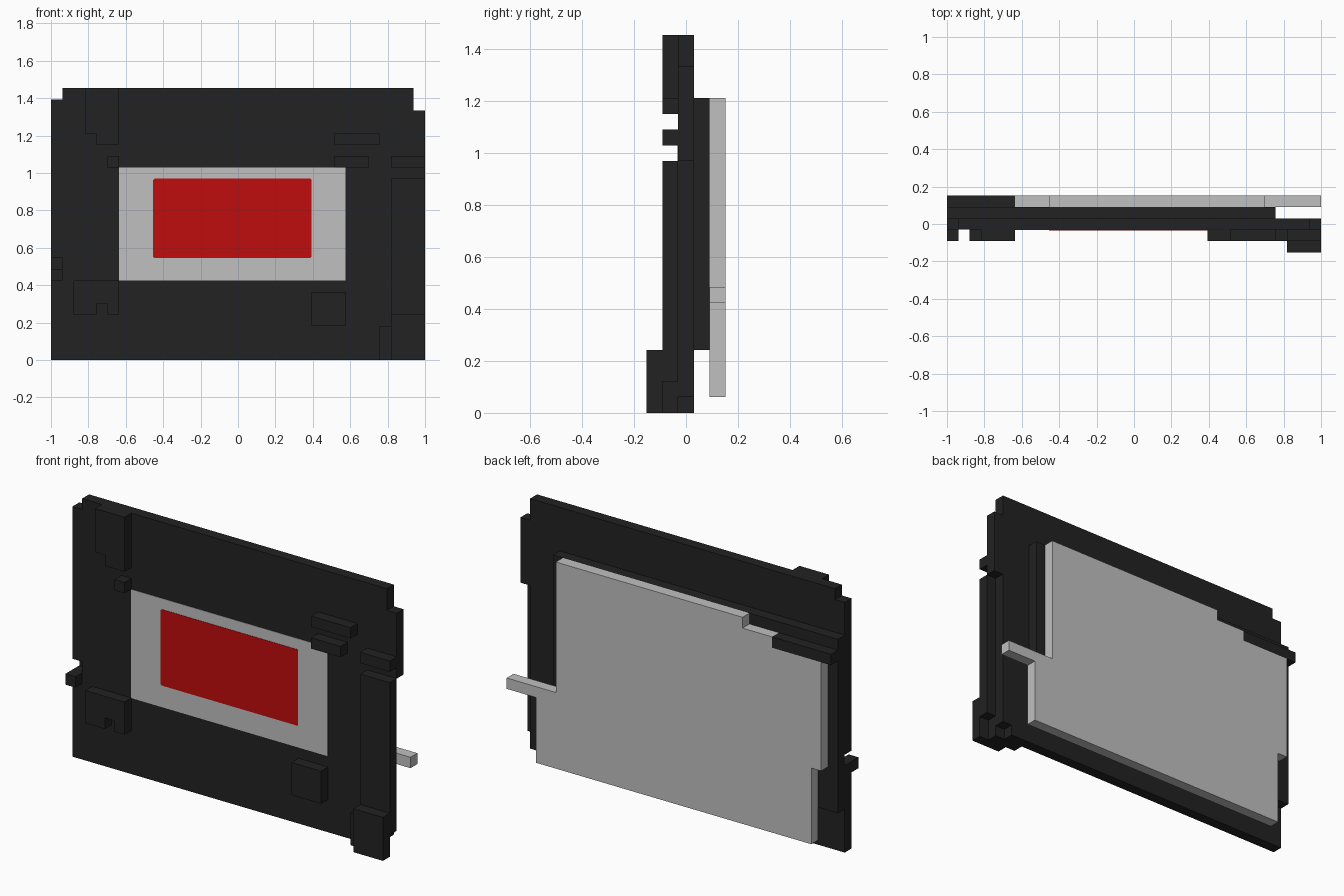
import bpy, bmesh

if "Cube" in bpy.data.objects:
    bpy.data.objects.remove(bpy.data.objects["Cube"], do_unlink=True)

U = 2 / 33  # one grid cell


def material(name, rgb):
    m = bpy.data.materials.new(name)
    m.use_nodes = True
    m.diffuse_color = (*rgb, 1)
    m.node_tree.nodes["Principled BSDF"].inputs["Base Color"].default_value = (*rgb, 1)
    return m


BLACK = material("charcoal", (0.016, 0.016, 0.016))
GREY = material("light_grey", (0.527, 0.527, 0.527))
RED = material("red", (0.527, 0.004, 0.004))


def slab(name, outline, y0, y1, mat):
    """Extrude an x-z outline (grid cells) from depth y0 to y1."""
    bm = bmesh.new()
    face = bm.faces.new([bm.verts.new((x * U - 1, y0, z * U)) for x, z in outline])
    ext = bmesh.ops.extrude_face_region(bm, geom=[face])
    moved = [v for v in ext["geom"] if isinstance(v, bmesh.types.BMVert)]
    bmesh.ops.translate(bm, verts=moved, vec=(0, y1 - y0, 0))
    bmesh.ops.recalc_face_normals(bm, faces=bm.faces)
    mesh = bpy.data.meshes.new(name)
    bm.to_mesh(mesh)
    bm.free()
    mesh.materials.append(mat)
    ob = bpy.data.objects.new(name, mesh)
    bpy.context.collection.objects.link(ob)
    return ob


def layer(name, outline, n, mat=BLACK):
    """One-cell-thick slab; layer 0 is the frontmost, 4 the rearmost."""
    return slab(name, outline, (n - 2.5) * U, (n - 1.5) * U, mat)


def rect(x0, x1, z0, z1):
    return [(x0, z0), (x1, z0), (x1, z1), (x0, z1)]


# Main plate with stepped corners and a side notch
layer("main_plate", [(0, 0), (31, 0), (31, 1), (32, 1), (32, 16), (33, 16),
                     (33, 22), (32, 22), (32, 24), (1, 24), (1, 23), (0, 23),
                     (0, 9), (1, 9), (1, 8), (0, 8)], 2)

# Screen: grey surround and red panel with clipped corners
front = -0.5 * U
slab("screen_surround", rect(6, 26, 7, 17), front - 0.002, front + 0.002, GREY)
c = 0.12
slab("screen_panel", [(9 + c, 9), (23 - c, 9), (23, 9 + c), (23, 16 - c),
                      (23 - c, 16), (9 + c, 16), (9, 16 - c), (9, 9 + c)],
     front - 0.004, front, RED)

# Raised blocks on the front
layer("upper_right_block", [(4, 19), (6, 19), (6, 24), (3, 24), (3, 20), (4, 20)], 1)
layer("lower_right_block", [(2, 4), (4, 4), (4, 5), (5, 5), (5, 4), (6, 4),
                            (6, 7), (2, 7)], 1)
layer("left_column", [(29, 0), (32, 0), (32, 2), (33, 2), (33, 16), (30, 16),
                      (30, 3), (29, 3)], 1)
for name, box in {
    "small_stud": (5, 6, 17, 18),
    "upper_bar": (25, 29, 19, 20),
    "lower_bar": (25, 28, 17, 18),
    "edge_bar": (30, 33, 17, 18),
    "lower_left_block": (23, 26, 3, 6),
    "side_stud": (0, 1, 7, 8),
}.items():
    layer(name, rect(*box), 1)
layer("column_foot", rect(30, 33, 0, 4), 0)

# Rear layers
layer("rear_core", rect(0, 29, 4, 20), 3)
layer("rear_strip", rect(0, 6, 18, 19), 4)
layer("rear_cover", [(2, 1), (30, 1), (30, 7), (33, 7), (33, 8), (28, 8),
                     (28, 20), (9, 20), (9, 19), (6, 19), (6, 18), (1, 18),
                     (1, 8), (2, 8)], 4, GREY)
